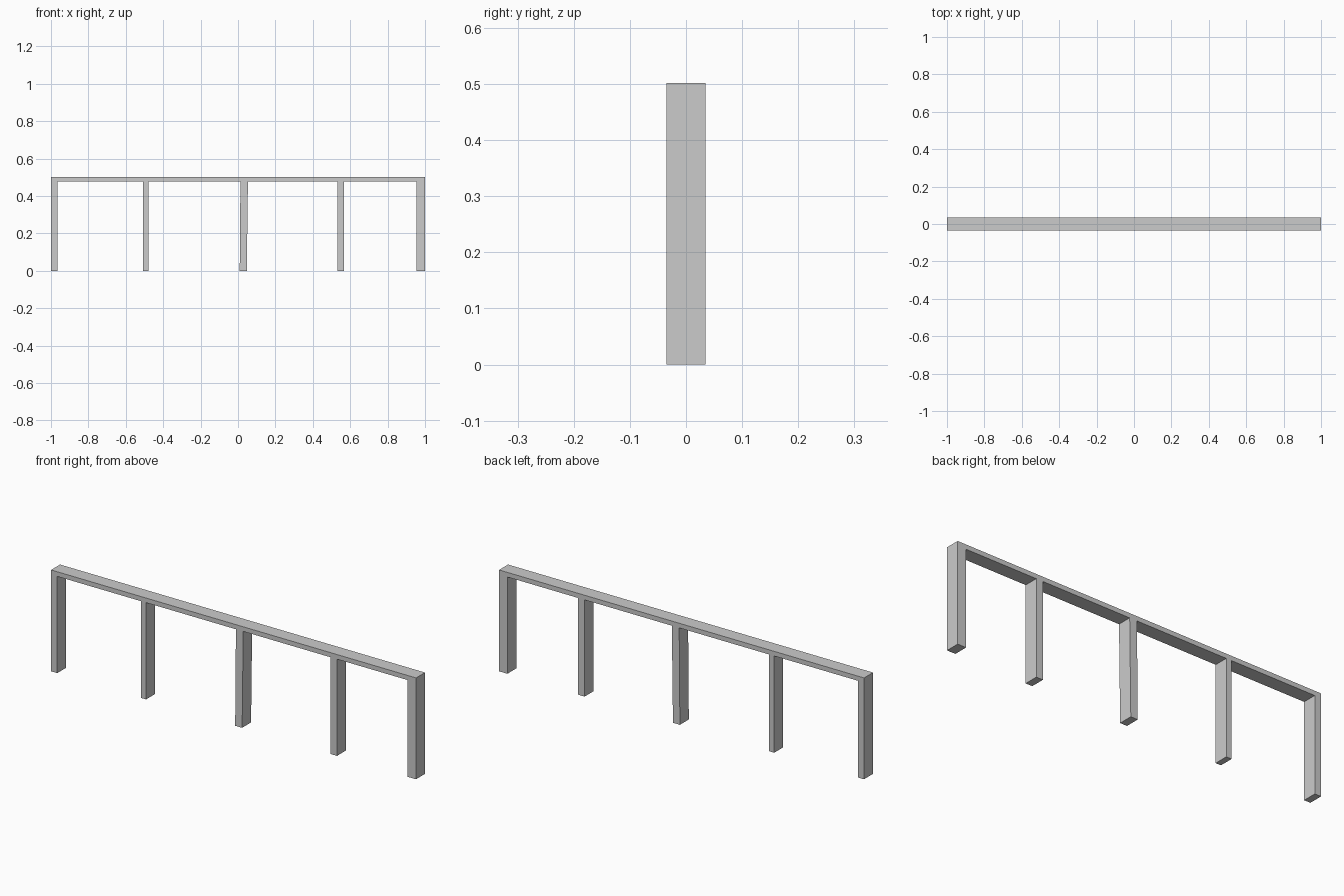
import bpy, bmesh

if "Cube" in bpy.data.objects:
    bpy.data.objects.remove(bpy.data.objects["Cube"])

TOP, UNDER, HALF_DEPTH = 0.502, 0.479, 0.035

# Each leg: left x at top, left x at foot, right x at foot, right x at top
legs = [
    (-1.0, -1.0, -0.966, -0.966),
    (-0.508, -0.508, -0.479, -0.479),
    (0.013, 0.009, 0.047, 0.053),
    (0.531, 0.531, 0.567, 0.567),
    (0.954, 0.954, 1.0, 1.0),
]

# Comb-shaped outline: top rail with the legs hanging from it
outline = [(1.0, TOP), (-1.0, TOP)]
for i, (lt, lf, rf, rt) in enumerate(legs):
    if i > 0:
        outline.append((lt, UNDER))
    outline += [(lf, 0.0), (rf, 0.0)]
    if i < len(legs) - 1:
        outline.append((rt, UNDER))

# Extrude the outline through the depth
bm = bmesh.new()
face = bm.faces.new([bm.verts.new((x, -HALF_DEPTH, z)) for x, z in outline])
result = bmesh.ops.extrude_face_region(bm, geom=[face])
moved = [g for g in result["geom"] if isinstance(g, bmesh.types.BMVert)]
bmesh.ops.translate(bm, verts=moved, vec=(0, 2 * HALF_DEPTH, 0))
bmesh.ops.recalc_face_normals(bm, faces=bm.faces)

mesh = bpy.data.meshes.new("rail_with_legs")
bm.to_mesh(mesh)
bm.free()
bpy.context.collection.objects.link(bpy.data.objects.new("rail_with_legs", mesh))
